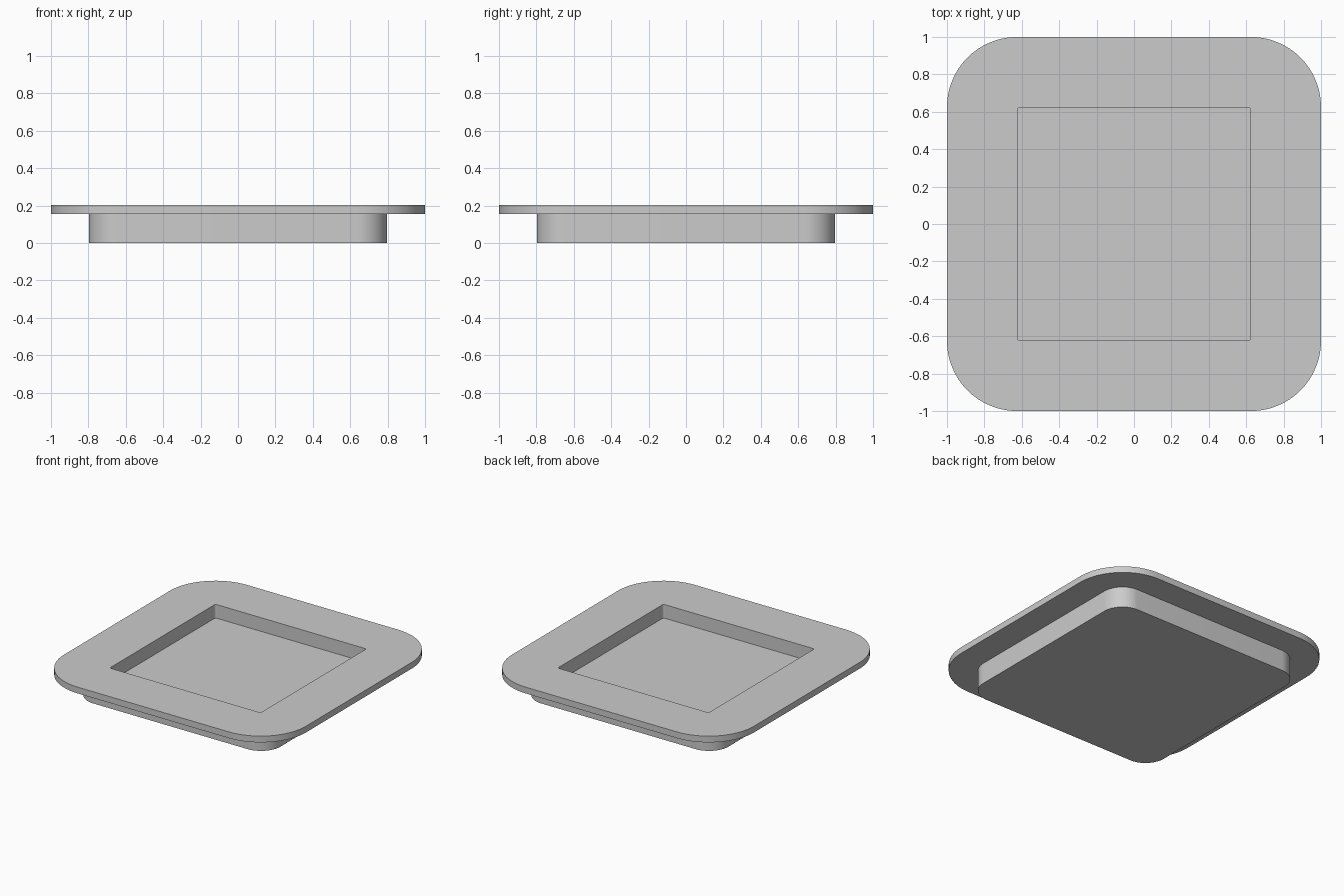
import bpy, bmesh, math

cube = bpy.data.objects.get("Cube")
if cube:
    bpy.data.objects.remove(cube, do_unlink=True)

CORNER_STEPS = 16

# One flat grey for the whole tray
grey = bpy.data.materials.new("light_grey")
grey.use_nodes = True
colour = (0.6, 0.6, 0.6, 1)
grey.diffuse_color = colour
grey.node_tree.nodes["Principled BSDF"].inputs["Base Color"].default_value = colour


def rounded_square(bm, half, radius, z):
    """Ring of vertices around a square with rounded corners."""
    ring = []
    inner = half - radius
    for corner in range(4):
        middle = math.radians(45 + 90 * corner)
        cx = math.copysign(inner, math.cos(middle))
        cy = math.copysign(inner, math.sin(middle))
        for i in range(CORNER_STEPS + 1):
            a = math.pi / 2 * (corner + i / CORNER_STEPS)
            ring.append(bm.verts.new((cx + radius * math.cos(a),
                                      cy + radius * math.sin(a), z)))
    return ring


# Sections from the underside, out round the flange and down into the recess:
# half width, corner radius, height
sections = [
    (0.797, 0.16, 0.0),      # body underside
    (0.797, 0.16, 0.156),    # body top
    (1.0, 0.375, 0.156),     # flange underside
    (1.0, 0.375, 0.203),     # flange top
    (0.624, 0.015, 0.203),   # recess rim
    (0.624, 0.015, 0.101),   # recess floor
]

bm = bmesh.new()
rings = [rounded_square(bm, *s) for s in sections]
for low, high in zip(rings, rings[1:]):
    n = len(low)
    for i in range(n):
        j = (i + 1) % n
        bm.faces.new((low[i], low[j], high[j], high[i]))
bm.faces.new(list(reversed(rings[0])))
bm.faces.new(rings[-1])

mesh = bpy.data.meshes.new("recessed_tray")
bm.to_mesh(mesh)
bm.free()
mesh.materials.append(grey)

tray = bpy.data.objects.new("recessed_tray", mesh)
bpy.context.collection.objects.link(tray)

# Smooth the rounded corners, keep the edges crisp
bpy.ops.object.select_all(action="DESELECT")
tray.select_set(True)
bpy.context.view_layer.objects.active = tray
bpy.ops.object.shade_smooth_by_angle(angle=math.radians(30))
